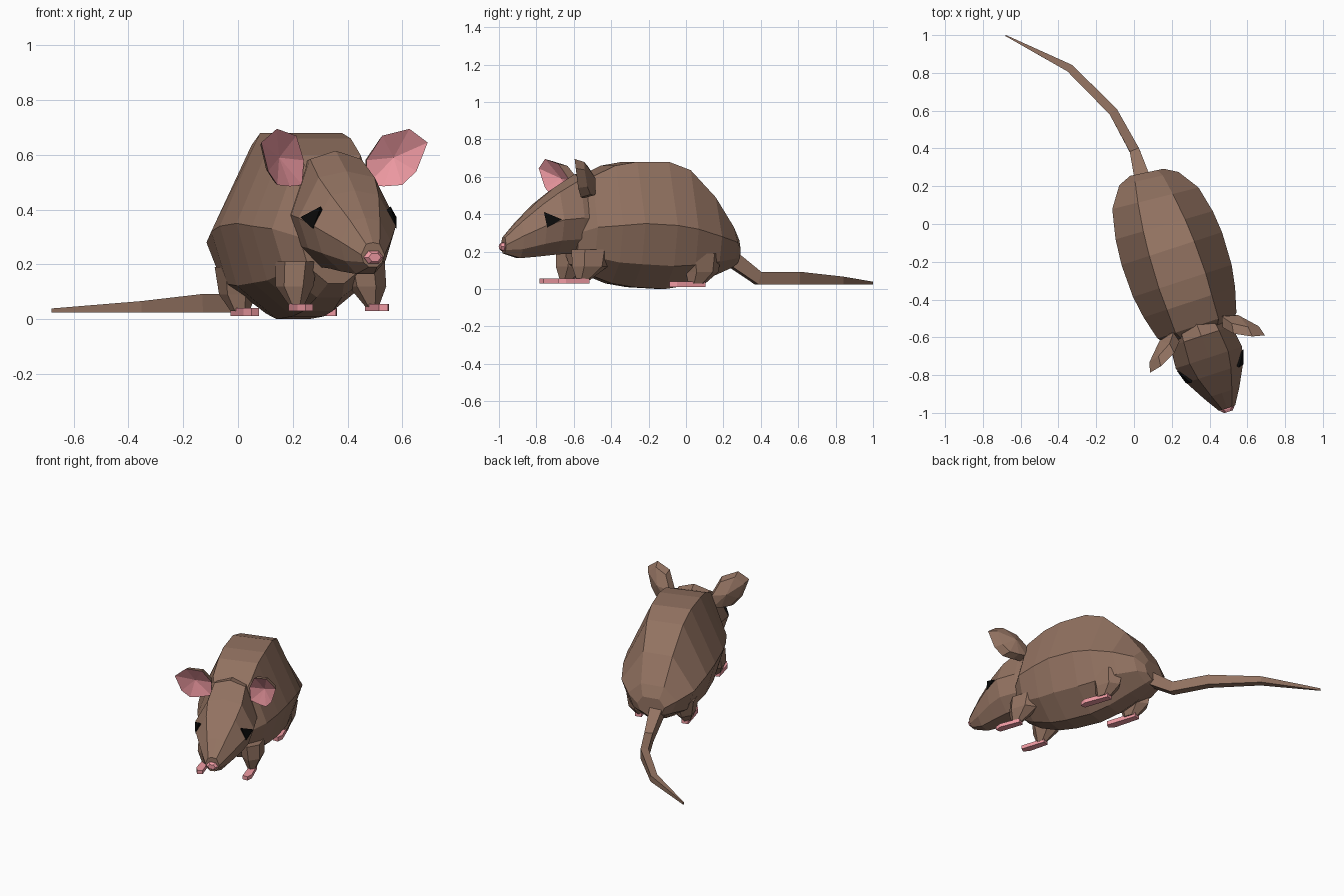
import bpy, bmesh, math
from mathutils import Vector

if "Cube" in bpy.data.objects:
    bpy.data.objects.remove(bpy.data.objects["Cube"])


def material(name, rgb):
    m = bpy.data.materials.new(name)
    m.diffuse_color = (*rgb, 1)
    m.use_nodes = True
    m.node_tree.nodes["Principled BSDF"].inputs["Base Color"].default_value = m.diffuse_color
    return m


FUR = material("brown_fur", (0.29, 0.17, 0.12))
PINK = material("pink_skin", (0.88, 0.33, 0.37))
BLACK = material("black_eye", (0.003, 0.003, 0.003))


def P(s, t, z):
    """Body frame: s forwards along the spine, t to the right, z up."""
    s += max(0, -s) * .25 * t      # slight bend towards the tail
    return Vector((0.2 + 0.31 * s + 0.95 * t, -0.13 - 0.95 * s + 0.31 * t, z))


def build(name, verts, faces, mat, closed=True):
    bm = bmesh.new()
    vs = [bm.verts.new(v) for v in verts]
    for f in faces:
        bm.faces.new([vs[i] for i in f])
    if closed:
        bmesh.ops.recalc_face_normals(bm, faces=bm.faces)
    me = bpy.data.meshes.new(name)
    bm.to_mesh(me)
    bm.free()
    me.materials.append(mat)
    ob = bpy.data.objects.new(name, me)
    bpy.context.collection.objects.link(ob)
    return ob


def loft(name, rings, mat):
    """Skin a list of equal-sized rings and cap both ends."""
    n, m = len(rings[0]), len(rings)
    verts = [v for r in rings for v in r]
    faces = [(a * n + i, a * n + (i + 1) % n, (a + 1) * n + (i + 1) % n, (a + 1) * n + i)
             for a in range(m - 1) for i in range(n)]
    faces += [tuple(range(n)), tuple(range((m - 1) * n, m * n))]
    return build(name, verts, faces, mat)


def mirrored(half):
    """Close a right-hand half section (t, z), top to bottom, with its mirror."""
    return half + [(-t, z) for t, z in reversed(half) if t > 0]


# Body: spine station, half width, ridge half width, top, widest height, bottom
body = []
for s, w, r, top, mid, low in [
        (-.425, .09, .055, .26, .21, .14), (-.39, .16, .075, .33, .25, .115),
        (-.28, .235, .095, .49, .28, .07), (-.13, .268, .115, .635, .32, .02),
        (.00, .28, .125, .68, .34, .00), (.18, .275, .13, .68, .35, .01),
        (.30, .255, .125, .66, .34, .03), (.43, .22, .12, .60, .33, .08),
        (.51, .14, .08, .50, .30, .13)]:
    sec = mirrored([(r, top), (w, mid), (w * .77, mid * .36 + low * .64), (w * .22, low)])
    body.append([P(s, t, z) for t, z in sec])
loft("body", body, FUR)

# Head: spine station, half width, top, widest height, bottom, sideways turn
head = []
for s, w, top, mid, low, dt in [
        (.40, .15, .60, .38, .20, 0), (.49, .17, .615, .38, .19, .005),
        (.61, .185, .54, .37, .185, .008), (.70, .158, .47, .34, .175, .01),
        (.81, .098, .37, .285, .165, .014), (.895, .045, .28, .235, .19, .016)]:
    sec = mirrored([(0, top), (w * .58, top * .87 + mid * .13), (w, mid),
                    (w * .80, mid * .4 + low * .6), (w * .35, low)])
    head.append([P(s, t + dt, z) for t, z in sec])
loft("head", head, FUR)

# Nose
nose = [[P(s, .017 + r * math.cos(math.radians(60 * i)),
           .226 + .7 * r * math.sin(math.radians(60 * i))) for i in range(6)]
        for s, r in [(.875, .035), (.90, .038), (.915, .024)]]
loft("nose", nose, PINK)

# Tail: square section
path = [Vector(p) for p in [(.045, .24, .165), (.005, .385, .058), (-.11, .595, .058),
                            (-.34, .825, .045), (-.68, .998, .032)]]
tail = []
for i, (p, rw, rh) in enumerate(zip(path, (.040, .026, .024, .021, .003),
                                    (.040, .034, .034, .021, .007))):
    d = path[min(i + 1, 4)] - path[max(i - 1, 0)]
    side = Vector((d.y, -d.x, 0)).normalized()
    up = side.cross(d).normalized()
    tail.append([p + side * rw * a + up * rh * b
                 for a, b in ((1, 1), (-1, 1), (-1, -1), (1, -1))])
loft("tail", tail, FUR)


def leg(name, k, joints):
    """Six-sided limb through (s, t, z, radius) joints."""
    loft(name, [[P(s + r * math.cos(a), k * (t + .65 * r * math.sin(a)), z)
                 for a in [math.radians(60 * i) for i in range(6)]]
                for s, t, z, r in joints], FUR)


def foot(name, k, s0, s1, t, w, z0, z1):
    """Thin pink paw, wider at the toes."""
    out = [(s0, -w * .7), (s0, w * .7), (s1 - .04, w), (s1, w * .4), (s1 - .01, -w * .7)]
    loft(name, [[P(s, k * (t + dt), z) for s, dt in out] for z in (z0, z1)], PINK)


# Ear outline: t, z, s
rim = [(.125, .49, .475), (.12, .58, .48), (.165, .67, .53), (.255, .695, .575),
       (.32, .645, .59), (.285, .54, .565), (.24, .49, .535), (.18, .485, .50)]

for side, k in (("right", 1), ("left", -1)):
    # Ears: pink cup in front, thick brown shell behind
    def ear(s, t, z):
        return P(s, k * t + .006, z)
    edge = [ear(s, t, z) for t, z, s in rim]
    back = [ear(s - .055, .22 + (t - .22) * .85, .59 + (z - .59) * .85) for t, z, s in rim]
    loop = [(i, (i + 1) % 8) for i in range(8)]
    build(f"{side}_inner_ear", edge + [ear(.495, .22, .59)],
          [(8, i, j)[::k] for i, j in loop], PINK, closed=False)
    build(f"{side}_outer_ear", edge + back + [ear(.445, .22, .59)],
          [(i, i + 8, j + 8, j)[::k] for i, j in loop]
          + [(16, j + 8, i + 8)[::k] for i, j in loop], FUR, closed=False)

    # Eyes: dark triangular wedges
    eye = [(.71, .134, .412), (.625, .185, .372), (.70, .161, .33), (.67, .10, .37)]
    build(f"{side}_eye", [P(s, k * t + .01, z) for s, t, z in eye],
          [(0, 1, 2), (0, 3, 1), (1, 3, 2), (2, 3, 0)], BLACK)

    # Legs and paws
    leg(f"{side}_front_leg", k, [(.44, .13, .21, .11), (.45, .14, .12, .10),
                                 (.49, .145, .045, .035)])
    foot(f"{side}_front_foot", k, .46, .635, .147, .029, .03, .055)
    leg(f"{side}_hind_leg", k, [(-.18, .15, .19, .12), (-.185, .15, .09, .095),
                                (-.155, .15, .03, .05)])
    foot(f"{side}_hind_foot", k, -.20, .01, .15, .03, .012, .04)
